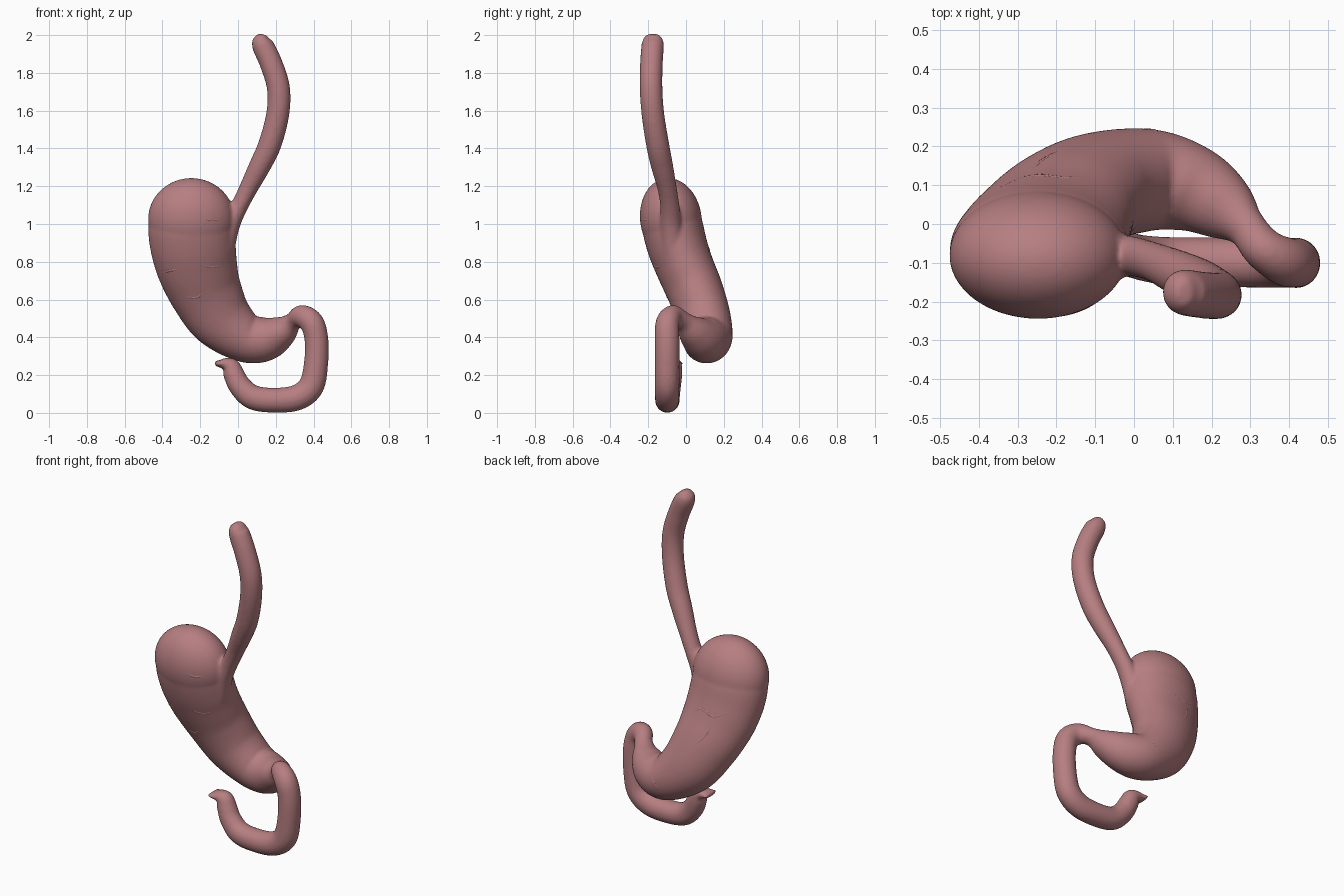
import bpy, bmesh, math
from mathutils import Vector, Matrix
from mathutils.bvhtree import BVHTree

if "Cube" in bpy.data.objects:
    bpy.data.objects.remove(bpy.data.objects["Cube"])

flesh = bpy.data.materials.new("muted pink flesh")
flesh.diffuse_color = (0.47, 0.21, 0.22, 1)
flesh.use_nodes = True
flesh.node_tree.nodes["Principled BSDF"].inputs["Base Color"].default_value = flesh.diffuse_color


def spline(pts, steps):
    """Catmull-Rom through points of any dimension."""
    p = [Vector(a) for a in pts]
    p = [p[0] * 2 - p[1]] + p + [p[-1] * 2 - p[-2]]
    out = []
    for i in range(1, len(p) - 2):
        a, b, c, d = p[i - 1:i + 3]
        for k in range(steps):
            t = k / steps
            out.append(0.5 * (b * 2 + (c - a) * t + (a * 2 - b * 5 + c * 4 - d) * t * t
                              + (b * 3 - a - c * 3 + d) * t ** 3))
    return out + [p[-2]]


def sweep(bm, stations, sides=40, steps=6):
    """Elliptical tube; each station is x, y, z, in-plane radius, depth radius."""
    s = spline(stations, steps)
    c = [Vector(v[:3]) for v in s]
    rings = []
    for i, v in enumerate(s):
        t = (c[min(i + 1, len(c) - 1)] - c[max(i - 1, 0)]).normalized()
        n = t.cross(Vector((0, 1, 0))).normalized()
        b = n.cross(t)
        ring = []
        for k in range(sides):
            a = 2 * math.pi * k / sides
            ring.append(bm.verts.new(c[i] + n * (v[3] * math.cos(a)) + b * (v[4] * math.sin(a))))
        rings.append(ring)
    for r0, r1 in zip(rings, rings[1:]):
        for k in range(sides):
            j = (k + 1) % sides
            bm.faces.new((r0[k], r0[j], r1[j], r1[k]))
    bm.faces.new(rings[0])
    bm.faces.new(rings[-1])


bm = bmesh.new()

# Fundus dome, leaning slightly
dome = (Matrix.Translation((-0.247, -0.08, 1.025)) @ Matrix.Rotation(math.radians(8), 4, 'X')
        @ Matrix.Diagonal((0.229, 0.163, 0.219, 1)))
bmesh.ops.create_uvsphere(bm, u_segments=64, v_segments=40, radius=1, matrix=dome)

# Stomach, from below the fundus to the pylorus, then the duodenum loop
sweep(bm, [
    (-0.249, -0.078, 1.03, 0.215, 0.152),
    (-0.248, -0.07, 0.98, 0.228, 0.161),
    (-0.237, -0.045, 0.88, 0.226, 0.159),
    (-0.215, -0.005, 0.77, 0.214, 0.153),
    (-0.17, 0.05, 0.64, 0.192, 0.148),
    (-0.09, 0.095, 0.50, 0.168, 0.142),
    (0.04, 0.113, 0.397, 0.131, 0.132),
    (0.15, 0.09, 0.393, 0.117, 0.113),
    (0.235, 0.04, 0.433, 0.083, 0.086),
    (0.29, -0.01, 0.482, 0.049, 0.053),
    (0.335, -0.065, 0.511, 0.06, 0.055),
    (0.39, -0.097, 0.478, 0.064, 0.063),
    (0.415, -0.10, 0.39, 0.063, 0.065),
    (0.413, -0.10, 0.26, 0.064, 0.065),
    (0.387, -0.10, 0.14, 0.068, 0.065),
    (0.31, -0.10, 0.08, 0.068, 0.064),
    (0.19, -0.098, 0.067, 0.066, 0.064),
    (0.08, -0.095, 0.082, 0.065, 0.062),
    (0.012, -0.085, 0.14, 0.06, 0.058),
    (-0.02, -0.075, 0.20, 0.056, 0.055),
    (-0.038, -0.07, 0.242, 0.05, 0.05),
    (-0.066, -0.07, 0.259, 0.034, 0.047),
    (-0.095, -0.07, 0.26, 0.02, 0.05),
    (-0.123, -0.07, 0.263, 0.014, 0.058)])

# Esophagus, widening into the side of the stomach
sweep(bm, [
    (0.132, -0.175, 2.004, 0.02, 0.03),
    (0.128, -0.175, 1.985, 0.04, 0.048),
    (0.13, -0.176, 1.95, 0.057, 0.059),
    (0.175, -0.183, 1.85, 0.06, 0.06),
    (0.214, -0.185, 1.72, 0.061, 0.06),
    (0.21, -0.175, 1.58, 0.061, 0.06),
    (0.168, -0.15, 1.42, 0.061, 0.061),
    (0.112, -0.125, 1.30, 0.057, 0.058),
    (0.056, -0.10, 1.19, 0.049, 0.051),
    (0.005, -0.085, 1.09, 0.046, 0.051),
    (-0.045, -0.08, 1.0, 0.058, 0.058),
    (-0.10, -0.07, 0.88, 0.085, 0.07)])

bmesh.ops.recalc_face_normals(bm, faces=bm.faces)
mesh = bpy.data.meshes.new("stomach")
bm.to_mesh(mesh)
bm.free()
organ = bpy.data.objects.new("stomach", mesh)
bpy.context.collection.objects.link(organ)

# Fuse the tubes into one skin and soften the junction
rm = organ.modifiers.new("fuse", 'REMESH')
rm.mode = 'VOXEL'
rm.voxel_size = 0.009
rm.use_smooth_shade = True
sm = organ.modifiers.new("soften", 'SMOOTH')
sm.factor = 0.5
sm.iterations = 8
dg = bpy.context.evaluated_depsgraph_get()
skin = bpy.data.meshes.new_from_object(organ.evaluated_get(dg))
organ.modifiers.clear()
organ.data = skin
skin.materials.clear()
skin.materials.append(flesh)
for p in skin.polygons:
    p.use_smooth = True

# Faint surface vessels: x, z paths projected onto the front (-1) or back (1)
tree = BVHTree.FromPolygons([v.co for v in skin.vertices], [p.vertices[:] for p in skin.polygons])
vessels = [
    (-1, [(-0.20, 1.04), (-0.14, 1.02), (-0.07, 1.03)]),
    (-1, [(-0.42, 0.73), (-0.37, 0.75), (-0.30, 0.76)]),
    (-1, [(-0.22, 0.80), (-0.14, 0.77), (-0.06, 0.79)]),
    (-1, [(-0.30, 0.62), (-0.22, 0.61), (-0.17, 0.65)]),
    (1, [(-0.40, 0.92), (-0.28, 0.85), (-0.18, 0.87), (-0.08, 0.80)]),
    (1, [(-0.28, 0.85), (-0.24, 0.74), (-0.17, 0.66)]),
    (1, [(-0.02, 0.36), (0.05, 0.41), (0.06, 0.46)]),
]
cu = bpy.data.curves.new("surface_vessels", 'CURVE')
cu.dimensions = '3D'
cu.bevel_depth = 0.008
cu.bevel_resolution = 3
cu.materials.append(flesh)
for side, path in vessels:
    pts = []
    for q in spline(path, 6):
        hit = tree.ray_cast(Vector((q[0], side * 2, q[1])), Vector((0, -side, 0)))
        if hit[0]:
            pts.append(hit[0] - hit[1] * 0.006)
    if len(pts) < 2:
        continue
    sp = cu.splines.new('POLY')
    sp.points.add(len(pts) - 1)
    for i, (pt, co) in enumerate(zip(sp.points, pts)):
        pt.co = (*co, 1)
        pt.radius = 0.6 + 0.4 * math.sin(math.pi * i / (len(pts) - 1))
bpy.context.collection.objects.link(bpy.data.objects.new("surface_vessels", cu))
